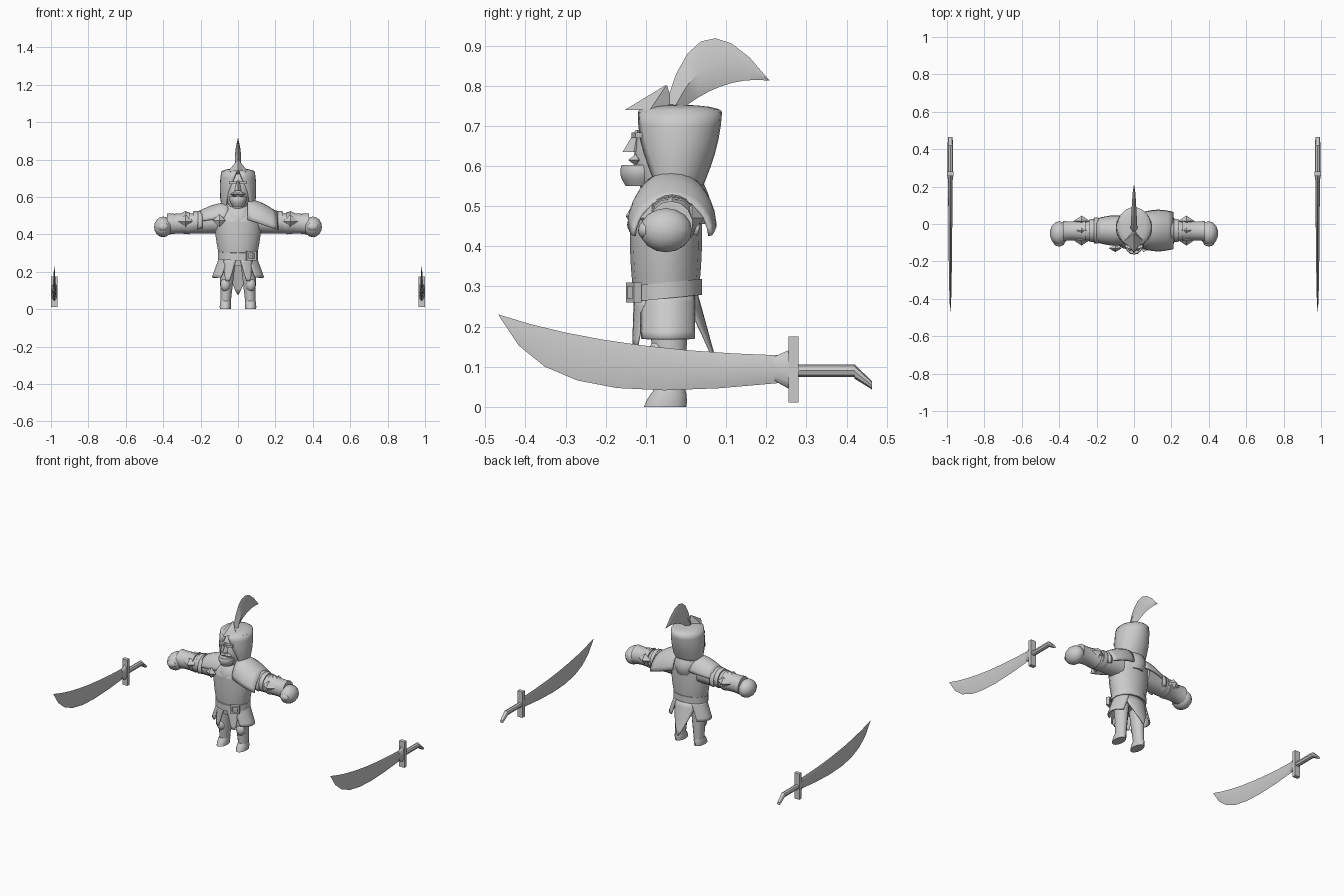
import bpy, bmesh, math
from mathutils import Matrix, Vector

cube = bpy.data.objects.get("Cube")
if cube:
    bpy.data.objects.remove(cube)

GREY = (.6, .6, .6, 1)
plain_grey = bpy.data.materials.new("plain grey")
plain_grey.use_nodes = True
plain_grey.diffuse_color = GREY
plain_grey.node_tree.nodes["Principled BSDF"].inputs["Base Color"].default_value = GREY
BACK = math.pi      # angle zero faces the front, or straight down for sideways tubes
SIDE = math.pi / 2


def finish(name, bm, mirror=False, thickness=0):
    bmesh.ops.recalc_face_normals(bm, faces=bm.faces)
    mesh = bpy.data.meshes.new(name)
    bm.to_mesh(mesh)
    bm.free()
    part = bpy.data.objects.new(name, mesh)
    bpy.context.collection.objects.link(part)
    mesh.materials.append(plain_grey)
    if thickness:
        part.modifiers.new("thickness", 'SOLIDIFY').thickness = thickness
    if mirror:
        part.modifiers.new("mirror", 'MIRROR')
    bpy.ops.object.select_all(action='DESELECT')
    part.select_set(True)
    bpy.context.view_layer.objects.active = part
    bpy.ops.object.shade_smooth_by_angle(angle=math.radians(38))


def bridge(bm, rings, closed):
    for lower, upper in zip(rings, rings[1:]):
        count = len(lower)
        for i in range(count if closed else count - 1):
            j = (i + 1) % count
            bm.faces.new((lower[i], lower[j], upper[j], upper[i]))


def tube(name, axis, start, end, radius, end_radius, bulge=0, sides=14, steps=6,
         span=None, tilt=0, mirror=False, thickness=0):
    """Tapered tube along an axis; a span (middle angle, first and last spread) leaves it open."""
    along = 'xyz'.index(axis)
    across = [k for k in range(3) if k != along]
    bm = bmesh.new()
    rings = []
    for step in range(steps + 1):
        t = step / steps
        swell = 1 + bulge * math.sin(math.pi * t)
        middle, first, last = span or (0, math.pi, math.pi)
        spread = first + (last - first) * t
        ring = []
        for i in range(sides + 1 if span else sides):
            angle = middle + spread * (2 * i / sides - 1)
            point = Vector(start).lerp(Vector(end), t)
            reach = Vector(radius).lerp(Vector(end_radius), t) * swell
            point[across[0]] += reach.x * math.sin(angle)
            point[across[1]] -= reach.y * math.cos(angle)
            point.z += tilt * point.y
            ring.append(bm.verts.new(point))
        rings.append(ring)
    bridge(bm, rings, closed=not span)
    if not span:
        bm.faces.new(rings[0])
        bm.faces.new(rings[-1])
    finish(name, bm, mirror, thickness)


def solid(name, shape, centre, size, turn=0, mirror=False):
    """Box, egg or faceted diamond; the size is the full extent."""
    bm = bmesh.new()
    place = (Matrix.Translation(centre) @ Matrix.Rotation(turn, 4, 'Z')
             @ Matrix.Diagonal((*size, 1)))
    if shape == 'box':
        bmesh.ops.create_cube(bm, size=1, matrix=place)
    else:
        around, rows = (14, 8) if shape == 'egg' else (4, 2)
        bmesh.ops.create_uvsphere(bm, u_segments=around, v_segments=rows, radius=.5, matrix=place)
    finish(name, bm, mirror)


def bezier(points, t):
    points = [Vector(p) for p in points]
    while len(points) > 1:
        points = [a.lerp(b, t) for a, b in zip(points, points[1:])]
    return points[0]


def leaf(name, upper, lower, half_width, x=0, steps=7):
    """Ridged blade between two curved edges in the side plane, sharp at its first end."""
    bm = bmesh.new()
    rings = []
    for step in range(steps + 1):
        t = step / steps
        top, bottom = bezier(upper, t), bezier(lower, t)
        ridge = (top + bottom) / 2
        width = half_width * math.sqrt(t + .01)
        rings.append([bm.verts.new((x + dx, *edge)) for dx, edge in
                      ((0, top), (width, ridge), (0, bottom), (-width, ridge))])
    bridge(bm, rings, closed=True)
    bm.faces.new(rings[0])
    bm.faces.new(rings[-1])
    finish(name, bm)


# Torso, belt and buckle
tube("torso", 'z', (0, -.05, .23), (0, -.05, .47), radius=(.09, .075), end_radius=(.13, .09), bulge=.06)
tube("shoulders", 'z', (0, -.05, .47), (0, -.03, .57), radius=(.13, .09), end_radius=(.05, .05), bulge=.15)
tube("belt", 'z', (0, -.05, .275), (0, -.05, .315), radius=(.11, .09), end_radius=(.11, .09), tilt=.1, steps=1)
for offset in (-.02, .02):
    solid("buckle_bar", 'box', (.07, -.13, .285 + offset), (.05, .02, .01), turn=.4)
    solid("buckle_side", 'box', (.07 + offset, -.13 + offset * .4, .285), (.01, .02, .05), turn=.4)

# Skirt panels, front flaps and pointed back tail
tube("skirt_panel", 'z', (0, -.045, .28), (0, -.045, .17), radius=(.1, .08), end_radius=(.14, .09),
     span=(SIDE, 1, .85), mirror=True, thickness=.008)
tube("front_flap", 'z', (0, -.05, .27), (0, -.05, .15), radius=(.1, .08), end_radius=(.12, .09),
     span=(.5, .4, .1), sides=4, mirror=True, thickness=.006)
tube("back_tail", 'z', (0, -.045, .28), (0, -.035, .08), radius=(.1, .075), end_radius=(.1, .12),
     span=(BACK, 1, .05), sides=8, thickness=.006)

# Legs, knee pads and boots
tube("leg", 'z', (.067, -.038, .02), (.055, -.045, .26), radius=(.027, .036), end_radius=(.043, .05), mirror=True)
solid("knee_pad", 'egg', (.068, -.07, .13), (.055, .05, .07), mirror=True)
tube("boot", 'z', (.068, -.052, 0), (.067, -.04, .045), radius=(.03, .053), end_radius=(.028, .038),
     bulge=.06, steps=3, mirror=True)

# Arms with sleeve cuffs, pointed bracers and fists
tube("arm", 'x', (.09, -.035, .47), (.38, -.04, .45), radius=(.065, .065), end_radius=(.045, .045), mirror=True)
tube("sleeve_cuff", 'x', (.205, -.035, .465), (.24, -.035, .465), radius=(.06, .058), end_radius=(.06, .058),
     bulge=.06, steps=2, mirror=True)
tube("bracer", 'x', (.26, -.035, .46), (.38, -.038, .455), radius=(.062, .06), end_radius=(.055, .058),
     bulge=-.1, mirror=True)
for side in (-1, 1):
    solid("bracer_point", 'diamond', (.28, -.035 + side * .05, .47), (.09, .06, .07), mirror=True)
solid("bracer_crest", 'diamond', (.28, -.035, .5), (.1, .06, .05), mirror=True)
solid("fist", 'egg', (.4, -.05, .44), (.1, .13, .11), mirror=True)
solid("thumb", 'egg', (.4, -.1, .44), (.06, .04, .045), mirror=True)

# Shoulder mantles: a broad one on the left, a narrow one on the right
tube("left_mantle", 'x', (.05, -.035, .47), (.21, -.035, .42), radius=(.1, .12), end_radius=(.1, .1),
     bulge=.12, span=(BACK, 1.5, 1.5), thickness=.01)
tube("right_mantle", 'x', (-.05, -.035, .47), (-.2, -.035, .46), radius=(.08, .1), end_radius=(.065, .07),
     bulge=.12, span=(BACK, 1.4, 1.4), thickness=.01)
tube("shoulder_rim", 'x', (.19, -.035, .46), (.215, -.035, .455), radius=(.07, .07), end_radius=(.07, .07),
     span=(BACK, 2, 2), steps=1, mirror=True, thickness=.01)
solid("clasp", 'diamond', (-.1, -.13, .475), (.07, .04, .07))

# Cowl and open-faced hood with a flared, flat crown
tube("cowl", 'z', (0, -.045, .455), (0, -.025, .565), radius=(.07, .095), end_radius=(.08, .065), bulge=.2)
tube("hood", 'z', (0, -.03, .53), (0, -.015, .735), radius=(.085, .065), end_radius=(.09, .105),
     bulge=.12, span=(BACK, 2.2, 3.05), sides=22, thickness=.01)
solid("crown", 'egg', (0, -.015, .735), (.18, .21, .035))

# Face and beard
solid("head", 'egg', (0, -.06, .62), (.13, .14, .24))
tube("nose", 'z', (0, -.13, .635), (0, -.12, .69), radius=(.018, .028), end_radius=(.007, .005), sides=4)
solid("brow", 'box', (.026, -.12, .677), (.04, .022, .014), turn=.25, mirror=True)
solid("moustache", 'diamond', (.018, -.125, .615), (.05, .04, .03), turn=.3, mirror=True)
tube("beard", 'z', (0, -.115, .55), (0, -.115, .603), radius=(.03, .035), end_radius=(.045, .045), bulge=.2)

# Hat peak and plume
tube("hat_peak", 'z', (0, -.09, .74), (0, -.05, .8), radius=(.05, .062), end_radius=(.003, .003), sides=4, steps=1)
leaf("plume", upper=[(.208, .813), (.03, 1.05), (-.05, .755)],
     lower=[(.205, .813), (.1, .825), (0, .75)], half_width=.018)

# Pair of curved swords lying out to the sides
for x in (-.982, .982):
    leaf("sword_blade", upper=[(-.467, .23), (-.2, .14), (.24, .128)],
         lower=[(-.465, .225), (-.37, .03), (-.15, .02), (.24, .06)], half_width=.012, x=x)
    tube("guard_collar", 'y', (x, .22, .095), (x, .26, .093), radius=(.01, .03), end_radius=(.017, .05), steps=1)
    solid("sword_guard", 'box', (x, .268, .093), (.036, .024, .165))
    tube("sword_grip", 'y', (x, .27, .09), (x, .42, .09), radius=(.015, .016), end_radius=(.015, .016), sides=8)
    tube("grip_hook", 'y', (x, .42, .088), (x, .464, .053), radius=(.015, .018), end_radius=(.012, .01), sides=8)
